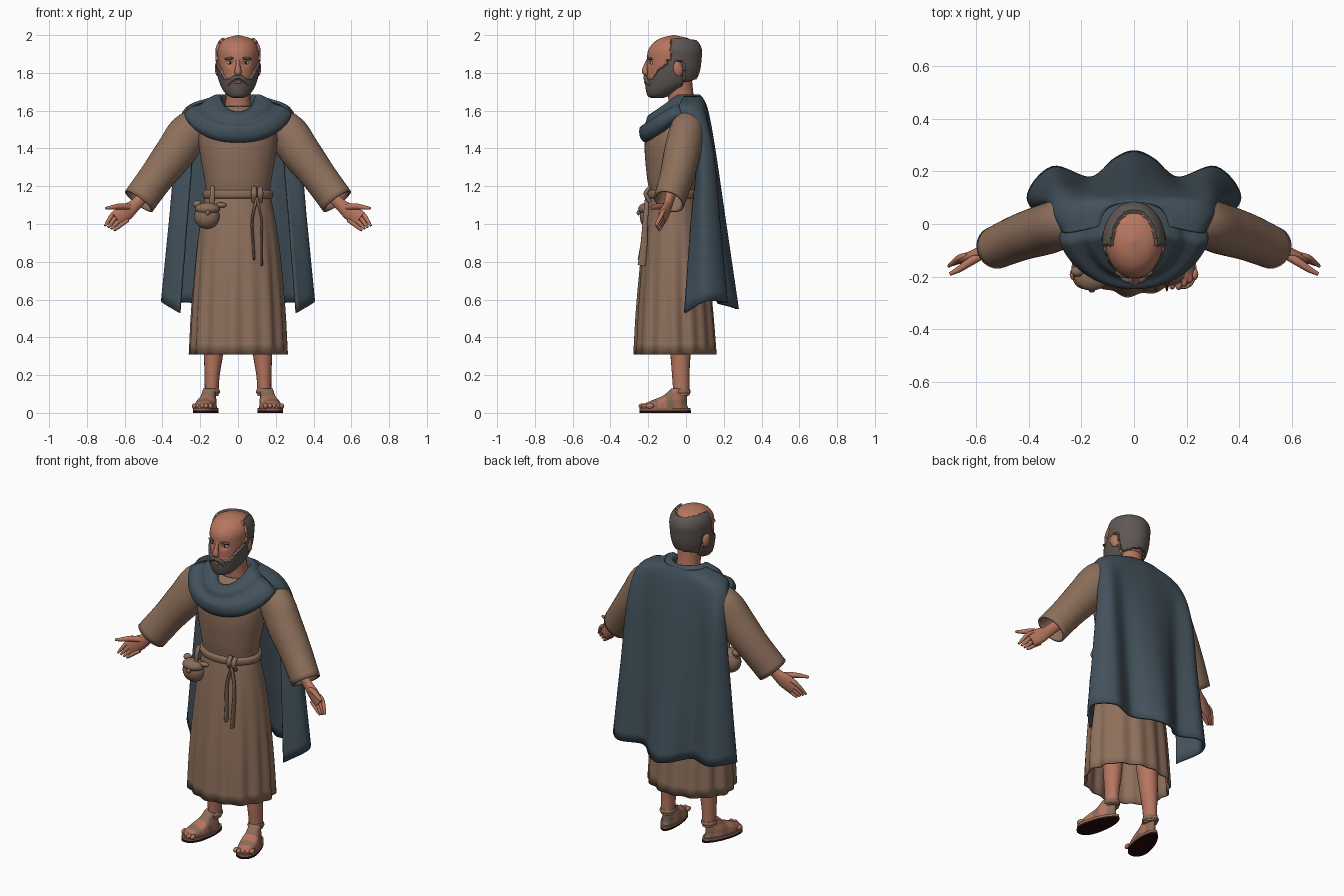
import bpy, bmesh, math
from mathutils import Vector, Euler, Matrix

if "Cube" in bpy.data.objects:
    bpy.data.objects.remove(bpy.data.objects["Cube"])


def material(name, *rgb):
    mat = bpy.data.materials.new(name)
    mat.use_nodes = True
    mat.diffuse_color = (*rgb, 1)
    mat.node_tree.nodes["Principled BSDF"].inputs["Base Color"].default_value = (*rgb, 1)
    return mat


ROBE = material("brown wool", .27, .16, .105)
LEATHER = material("tan leather", .25, .15, .1)
CLOAK = material("blue grey cloth", .055, .082, .105)
SKIN = material("skin", .47, .18, .115)
HAIR = material("grey hair", .115, .095, .085)
SOLE = material("dark sole", .02, .003, .003)
WHITE = material("eye white", .5, .42, .36)
DARK = material("dark iris", .02, .015, .012)
LIP = material("lip", .3, .1, .075)
parts = []


def finish(name, bm, mats, rule=None, thickness=0):
    bmesh.ops.recalc_face_normals(bm, faces=bm.faces)
    if rule:
        for f in bm.faces:
            f.material_index = rule(f.calc_center_median())
    mesh = bpy.data.meshes.new(name)
    bm.to_mesh(mesh)
    bm.free()
    for mat in mats:
        mesh.materials.append(mat)
    ob = bpy.data.objects.new(name, mesh)
    bpy.context.collection.objects.link(ob)
    if thickness:
        mod = ob.modifiers.new("Thickness", "SOLIDIFY")
        mod.thickness, mod.offset = thickness, 0
    parts.append(ob)
    return ob


def smooth(keys, sub=5):
    """Catmull-Rom curve through keys of any dimension."""
    k = [Vector(p) for p in keys]
    k = [k[0] * 2 - k[1]] + k + [k[-1] * 2 - k[-2]]
    out = []
    for a, b, c, d in zip(k, k[1:], k[2:], k[3:]):
        for i in range(sub):
            t = i / sub
            out.append((b * 2 + (c - a) * t + (a * 2 - b * 5 + c * 4 - d) * t**2
                        + (b * 3 - a - c * 3 + d) * t**3) / 2)
    return out + [k[-2]]


def skin_rows(name, rows, mats, closed=True, caps=True, rule=None, thickness=0):
    """Bridge rows of points with quads."""
    bm = bmesh.new()
    vs = [[bm.verts.new(p) for p in row] for row in rows]
    n = len(vs[0])
    for a, b in zip(vs, vs[1:]):
        for i in range(n if closed else n - 1):
            j = (i + 1) % n
            bm.faces.new((a[i], a[j], b[j], b[i]))
    if caps and closed:
        bm.faces.new(vs[0])
        bm.faces.new(vs[-1])
    return finish(name, bm, mats, rule, thickness)


def ring(z, rx, front, back, n=64, pleat=0):
    """Horizontal oval, optionally rippled."""
    pts = []
    for i in range(n):
        a = math.tau * i / n
        k = 1 + pleat * (math.cos(15 * a) + .6 * math.cos(8 * a + 1))
        pts.append(Vector((rx * k * math.cos(a),
                           (front + back) / 2 + (back - front) / 2 * k * math.sin(a), z)))
    return pts


def tube(name, keys, mat, n=20, sub=5, caps=True, thickness=0):
    """Oval tube; keys are x, y, z, half width, half height."""
    pts = smooth(keys, sub)
    c = [p.xyz if len(p) == 3 else Vector(p[:3]) for p in pts]
    whole = (c[-1] - c[0]).normalized()
    ref = Vector((0, 1, 0)) if abs(whole.z) > .9 else Vector((0, 0, 1))
    rows = []
    for i, p in enumerate(pts):
        t = c[min(i + 1, len(c) - 1)] - c[max(i - 1, 0)]
        side = t.cross(ref).normalized()
        up = side.cross(t).normalized()
        rows.append([c[i] + side * p[3] * math.cos(math.tau * j / n)
                     + up * p[4] * math.sin(math.tau * j / n) for j in range(n)])
    return skin_rows(name, rows, [mat], caps=caps, thickness=thickness)


def ball(name, loc, size, mat, rot=(0, 0, 0)):
    bm = bmesh.new()
    bmesh.ops.create_uvsphere(bm, u_segments=24, v_segments=14, radius=1,
                              matrix=Matrix.LocRotScale(Vector(loc), Euler(rot), Vector(size)))
    return finish(name, bm, [mat])


# Robe with pleated skirt
body = [(.31, .25, -.266, .153), (.6, .235, -.25, .13), (.9, .21, -.225, .1), (1.1, .178, -.2, .065),
        (1.17, .165, -.19, .05), (1.25, .175, -.202, .06), (1.4, .2, -.214, .09),
        (1.5, .2, -.2, .1), (1.58, .16, -.14, .09), (1.62, .09, -.1, .05)]
skin_rows("robe", [ring(*k, 144, .028 * max(0, min(1, (1.1 - k[0]) / .6))) for k in smooth(body)],
          [ROBE], caps=False, thickness=.01)

# Belt, knot and hanging ends
belt = [(1.13, .165, -.185, .05), (1.14, .183, -.206, .07), (1.16, .187, -.211, .075),
        (1.175, .181, -.206, .07), (1.185, .16, -.185, .05)]
skin_rows("belt", [ring(*k) for k in smooth(belt)], [LEATHER], caps=False)
for i, x in enumerate((.085, .118)):
    tube(f"belt_knot_{i}", [(x, -.19, 1.195, .012, .01), (x, -.213, 1.16, .016, .012),
                            (x, -.19, 1.115, .012, .01)], LEATHER)
    tube(f"belt_end_{i}", [(.1, -.205, 1.14, .007, .012), (.075 + i * .05, -.215, 1.02, .007, .014),
                           (.08 + i * .045, -.222, .9, .007, .018),
                           (.085 + i * .04, -.235, .81 - i * .03, .006, .021)], LEATHER)

# Pouch
ball("pouch", (-.165, -.19, 1.04), (.068, .055, .066), LEATHER)
ball("pouch_flap", (-.162, -.2, 1.08), (.066, .053, .034), LEATHER)
ball("pouch_toggle", (-.16, -.251, 1.06), (.012, .01, .014), LEATHER)
ball("pouch_tie_outer", (-.215, -.18, 1.105), (.025, .02, .02), LEATHER)
ball("pouch_tie_inner", (-.09, -.2, 1.1), (.03, .015, .014), LEATHER)
tube("pouch_loop", [(-.135, -.185, 1.2, .011, .009), (-.135, -.205, 1.16, .014, .01),
                    (-.14, -.205, 1.09, .014, .01)], LEATHER)

# Cloak: free edge to centre back, from neck to hem, mirrored
neck = [(.13, -.01), (.12, .03), (.1, .06), (.07, .075), (.03, .08), (0, .08)]
shoulder = [(.265, -.03), (.28, .03), (.25, .08), (.17, .1), (.08, .105), (0, .11)]
chest = [(.24, .06), (.32, .08), (.285, .135), (.19, .125), (.09, .14), (0, .147)]
hem = [(.31, -.005), (.4, .1), (.31, .212), (.165, .172), (.07, .245), (0, .272)]
drop = [-.03, .03, .025, .02, 0, -.01]


def cloak_row(pts, z, sag=0):
    half = [Vector((x, y, z + d * sag)) for (x, y), d in zip(pts, drop)]
    return smooth(half + [Vector((-p.x, p.y, p.z)) for p in half[-2::-1]], 8)


chest_row, hem_row = cloak_row(chest, 1.4), cloak_row(hem, .56, 1)
keys = [cloak_row(neck, 1.67), cloak_row(shoulder, 1.6), chest_row,
        [a.lerp(b, .48) for a, b in zip(chest_row, hem_row)], hem_row]
columns = [smooth(col, 8) for col in zip(*keys)]
skin_rows("cloak", list(zip(*columns)), [CLOAK], closed=False, thickness=.016)

# Cowl: half width, front y, back y, then heights at front, side and back
cowl = [(.075, -.11, .04, 1.56, 1.62, 1.63), (.1, -.15, .065, 1.595, 1.685, 1.685),
        (.16, -.2, .085, 1.575, 1.665, 1.67), (.195, -.215, .095, 1.535, 1.635, 1.64),
        (.245, -.245, .105, 1.51, 1.62, 1.61), (.28, -.243, .115, 1.46, 1.59, 1.57),
        (.275, -.215, .115, 1.43, 1.565, 1.54), (.24, -.18, .1, 1.44, 1.55, 1.53)]
rows = []
for rx, front, back, zf, zs, zb in smooth(cowl):
    row = ring(zs, rx, front, back, 72)
    for p in row:
        s = (p.y - (front + back) / 2) / ((back - front) / 2)
        p.z += abs(s) * ((zb if s > 0 else zf) - zs)
        p.x *= 1 - .12 * max(0, -s) * abs(p.x / rx)
    rows.append(row)
skin_rows("cowl", rows, [CLOAK], caps=False)

# Neck
tube("neck", [(0, -.01, 1.55, .085, .08), (0, -.025, 1.66, .066, .068), (0, -.04, 1.78, .07, .07)], SKIN)


# Head with hair and beard raised from the skull
def is_hair(p):
    x, y, z = abs(p.x), p.y, p.z
    scalp = (z > 1.735 and y > (-.08 if z > 1.86 else -.015)
             and (x / .08)**2 + ((y + .08) / .125)**2 > 1)
    sideburn = x > .075 and -.1 < y < -.06 and z < 1.87
    beard = y < -.02 and z < 1.772 + max(0, x - .065) * 2
    return int(scalp or sideburn or beard)


skull = [(1.678, .02, -.18, -.12), (1.69, .05, -.195, -.09), (1.72, .074, -.203, -.03),
         (1.76, .09, -.206, .035), (1.81, .1, -.206, .06), (1.87, .106, -.207, .07),
         (1.92, .108, -.2, .072), (1.96, .092, -.172, .05), (1.985, .06, -.13, .005),
         (2, .004, -.07, -.06)]
rows = [ring(*k, 112) for k in smooth(skull, 8)]
for p in [p for row in rows for p in row]:
    if is_hair(p):
        p += (p - Vector((0, -.06, 1.84))).normalized() * .013
    elif p.y < -.1:
        p.y += .013 * math.exp(-((abs(p.x) - .042) / .02)**2 - ((p.z - 1.853) / .016)**2)
skin_rows("head", rows, [SKIN, HAIR], rule=is_hair)

# Face
tube("nose", [(0, -.196, 1.87, .01, .012), (0, -.211, 1.835, .012, .014),
              (0, -.215, 1.805, .019, .018), (0, -.203, 1.788, .012, .008)], SKIN)
tube("moustache", [(-.055, -.195, 1.735, .005, .006), (-.03, -.213, 1.768, .01, .012),
                   (0, -.217, 1.778, .009, .01), (.03, -.213, 1.768, .01, .012),
                   (.055, -.195, 1.735, .005, .006)], HAIR)
ball("lower_lip", (0, -.216, 1.75), (.024, .007, .007), LIP)

for s, side in ((1, "left"), (-1, "right")):
    ball(f"{side}_eye", (s * .042, -.178, 1.853), (.017, .012, .009), WHITE)
    ball(f"{side}_iris", (s * .042, -.186, 1.853), (.007, .006, .007), DARK)
    ball(f"{side}_brow", (s * .045, -.191, 1.876), (.028, .011, .007), HAIR, (0, s * .12, s * .3))
    ball(f"{side}_ear", (s * .108, -.042, 1.822), (.013, .026, .04), SKIN, (.2, 0, s * .3))
    # Sleeve
    tube(f"{side}_sleeve", [(s * .15, .02, 1.49, .085, .09), (s * .25, .008, 1.485, .088, .105),
                            (s * .335, -.02, 1.375, .09, .1), (s * .43, -.05, 1.25, .083, .088),
                            (s * .525, -.09, 1.12, .075, .086)],
         ROBE, 32, 6, caps=False, thickness=.012)
    # Hand
    tube(f"{side}_palm", [(s * .45, -.07, 1.2, .03, .035), (s * .54, -.095, 1.105, .023, .032),
                          (s * .59, -.11, 1.065, .021, .044), (s * .645, -.13, 1.025, .015, .042)], SKIN)
    for i in range(4):
        base = Vector((s * (.663 - .017 * i), -.128, 1.052 - .017 * i))
        tip = Vector((s * (.704 - .016 * i), -.16 + .006 * i, .99 - .008 * i))
        root = base + Vector((-s * .03, .01, .02))
        tube(f"{side}_finger_{i}", [(*root, .011, .011), (*base, .0115, .0115),
                                    (*base.lerp(tip, .6), .01, .01), (*tip, .006, .006)], SKIN, 12)
    tube(f"{side}_thumb", [(s * .575, -.115, 1.09, .017, .017), (s * .625, -.145, 1.093, .016, .016),
                           (s * .665, -.172, 1.088, .012, .012), (s * .7, -.19, 1.083, .007, .007)], SKIN, 12)
    # Leg
    tube(f"{side}_leg", [(s * .125, -.04, .5, .065, .065), (s * .13, -.03, .32, .052, .054),
                         (s * .137, -.028, .2, .04, .046), (s * .14, -.024, .09, .036, .042)], SKIN)
    # Foot and sandal
    toe = Vector((s * math.sin(.23), -math.cos(.23), 0))
    across = Vector((-toe.y, toe.x, 0))
    middle = Vector((s * .165, -.11, 0))

    def outline(z, length, width, shift=0):
        row = []
        for i in range(48):
            c, w = math.cos(math.tau * i / 48), math.sin(math.tau * i / 48)
            l = math.copysign(abs(c)**.85, c) * length + shift
            row.append(middle + toe * l + across * w * (width + .015 * c) + Vector((0, 0, z)))
        return row

    def strapped(p):
        l = (p - middle).dot(toe)
        return int(-.035 < l < .005 or .05 < l < .085 or (l < -.08 and p.z < .09))

    skin_rows(f"{side}_sole", [outline(z, .14, .058) for z in (0, .012)], [SOLE])
    skin_rows(f"{side}_sandal_base", [outline(z, .138, .058) for z in (.012, .026)], [LEATHER])
    upper = [(.025, .125, .051, 0), (.045, .118, .05, 0), (.068, .092, .045, -.025),
             (.092, .064, .035, -.055), (.13, .046, .03, -.08)]
    skin_rows(f"{side}_foot", [outline(*k) for k in smooth(upper, 6)], [SKIN, LEATHER], rule=strapped)
    for i in range(5):
        spot = middle + toe * (.118 - .008 * abs(i - 1)) - across * s * (.046 - .023 * i)
        ball(f"{side}_toe_{i}", (spot.x, spot.y, .036), (.013, .021, .015), SKIN)
    tube(f"{side}_ankle_strap", [(s * .14, -.026, .1, .04, .046), (s * .14, -.026, .112, .045, .051),
                                 (s * .14, -.026, .126, .04, .046)], LEATHER, 28)

# Smooth shading with sharp edges kept
bpy.ops.object.select_all(action="DESELECT")
for ob in parts:
    ob.select_set(True)
bpy.context.view_layer.objects.active = parts[0]
bpy.ops.object.shade_smooth_by_angle(angle=math.radians(45))
